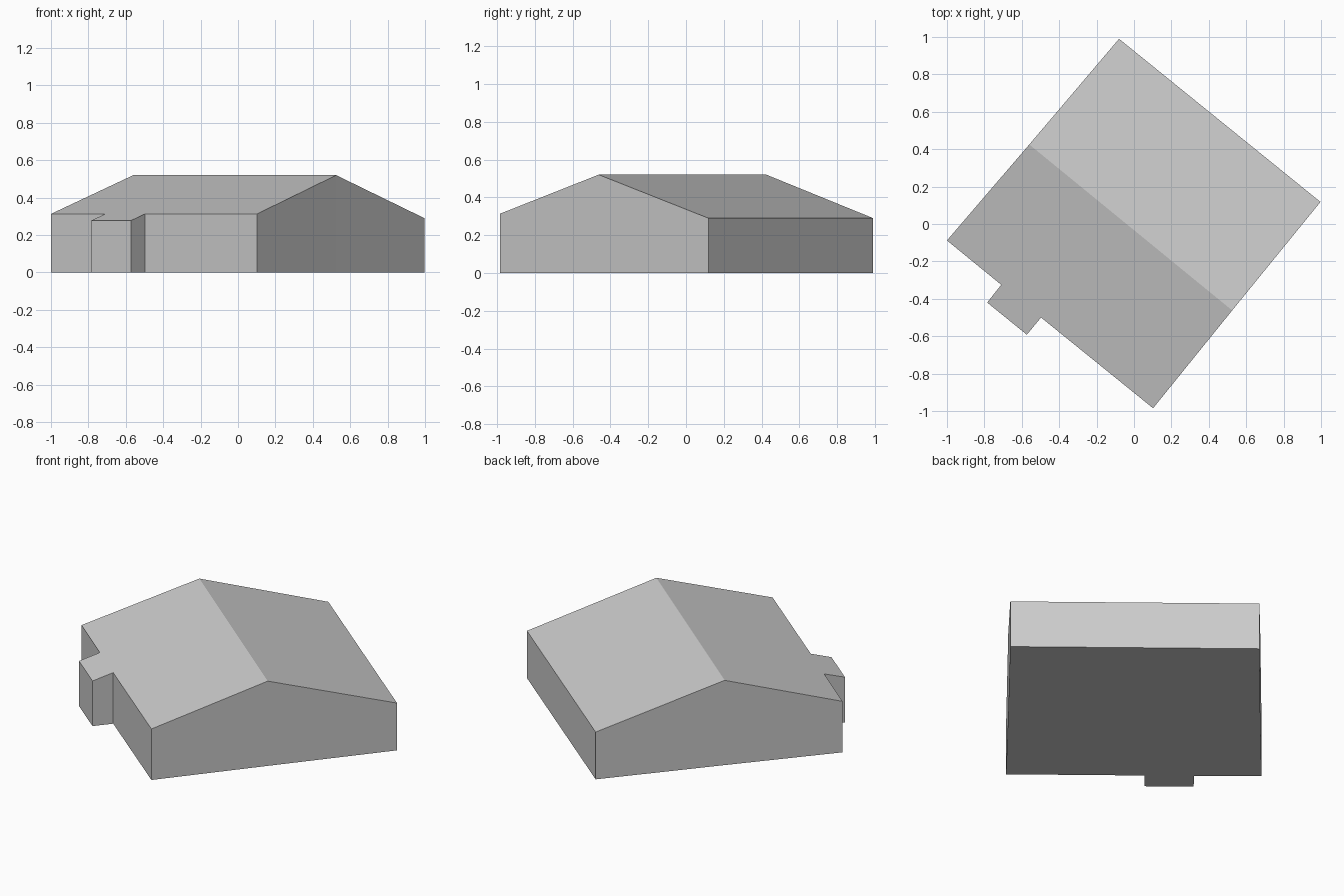
import bpy
import bmesh
from mathutils import Vector

cube = bpy.data.objects.get("Cube")
if cube:
    bpy.data.objects.remove(cube, do_unlink=True)

# One plain grey for the whole building
grey = bpy.data.materials.new("plain grey")
grey.use_nodes = True
colour = (0.6, 0.6, 0.6, 1.0)
grey.diffuse_color = colour
grey.node_tree.nodes["Principled BSDF"].inputs["Base Color"].default_value = colour

# Footprint corners, counter-clockwise, with the roof height above each
RIDGE, FRONT_EAVE, PORCH_EAVE, BACK_EAVE = 0.52, 0.313, 0.277, 0.29
front_slope = [
    (-0.56, 0.425, RIDGE),
    (-1.0, -0.088, FRONT_EAVE),
    (-0.71, -0.325, FRONT_EAVE),
    (-0.785, -0.42, PORCH_EAVE),
    (-0.573, -0.592, PORCH_EAVE),
    (-0.497, -0.5, FRONT_EAVE),
    (0.102, -0.985, FRONT_EAVE),
    (0.525, -0.462, RIDGE),
]
back_corners = [
    (0.997, 0.118, BACK_EAVE),
    (-0.08, 0.99, BACK_EAVE),
]
outline = [Vector(p) for p in front_slope + back_corners]

# Floor and roof edge loops
bm = bmesh.new()
floor = [bm.verts.new((p.x, p.y, 0)) for p in outline]
eaves = [bm.verts.new(p) for p in outline]
count = len(outline)
ridge_end = len(front_slope) - 1

# Walls
for i in range(count):
    j = (i + 1) % count
    bm.faces.new((floor[i], floor[j], eaves[j], eaves[i]))

# Two roof slopes meeting at the ridge, and the floor
bm.faces.new(eaves[:ridge_end + 1])
bm.faces.new(eaves[ridge_end:] + eaves[:1])
bm.faces.new(list(reversed(floor)))
bmesh.ops.recalc_face_normals(bm, faces=bm.faces[:])

mesh = bpy.data.meshes.new("house_body")
bm.to_mesh(mesh)
bm.free()
mesh.materials.append(grey)
house = bpy.data.objects.new("house_body", mesh)
bpy.context.scene.collection.objects.link(house)
